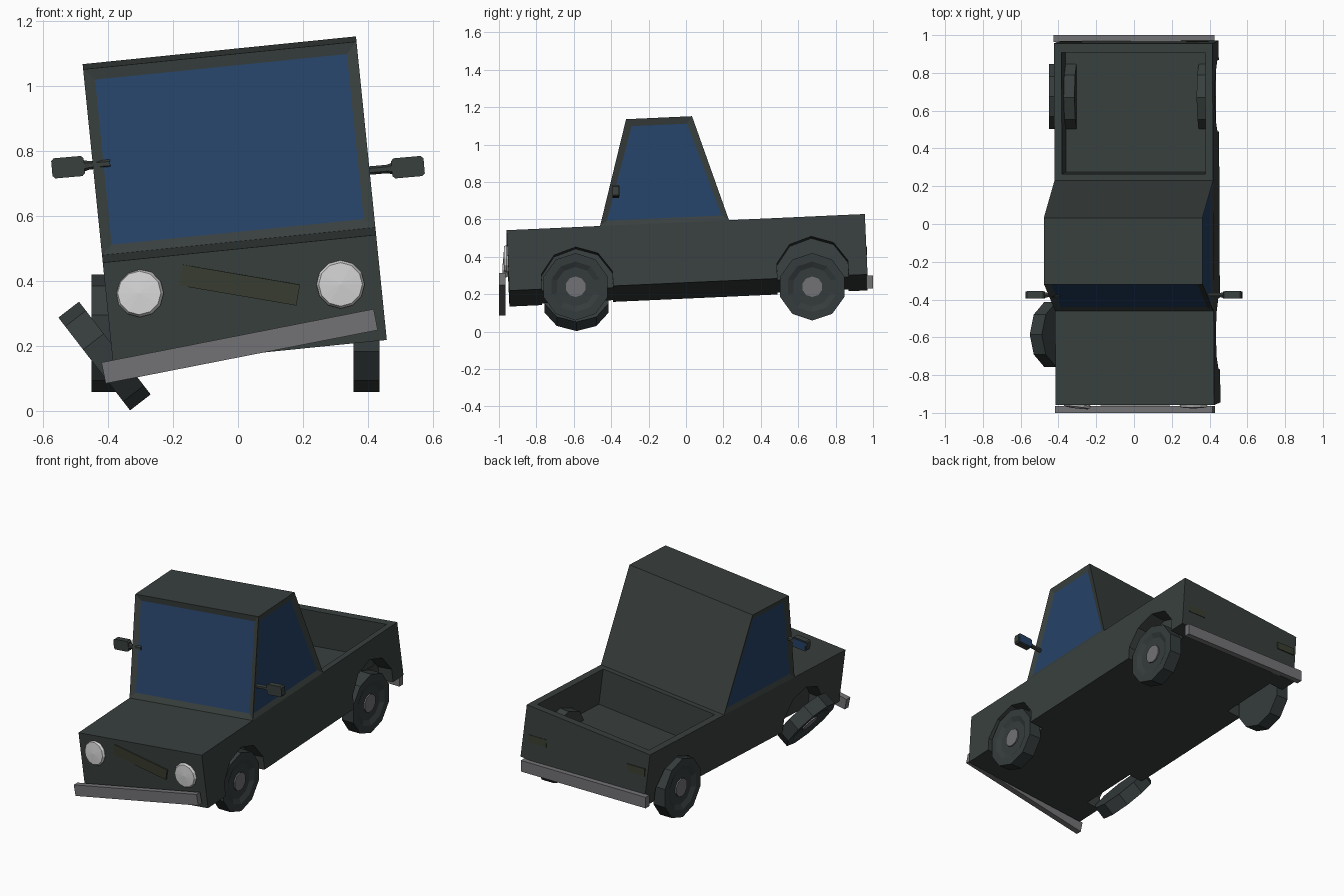
import bpy, bmesh, math
from mathutils import Matrix, Vector

if "Cube" in bpy.data.objects:
    bpy.data.objects.remove(bpy.data.objects["Cube"])

R = lambda deg, axis: Matrix.Rotation(math.radians(deg), 4, axis)
T = lambda *p: Matrix.Translation(p)


def material(name, rgb):
    m = bpy.data.materials.new(name)
    m.diffuse_color = (*rgb, 1)
    m.use_nodes = True
    m.node_tree.nodes["Principled BSDF"].inputs["Base Color"].default_value = m.diffuse_color
    return m


PAINT = material("dark_paint", (0.040, 0.051, 0.048))
RUBBER = material("dark_rubber", (0.036, 0.045, 0.045))
GLASS = material("blue_glass", (0.019, 0.054, 0.135))
METAL = material("grey_metal", (0.17, 0.17, 0.18))
LAMP = material("white_lamp", (0.65, 0.65, 0.65))
OLIVE = material("olive_panel", (0.042, 0.047, 0.030))

# The whole body leans sideways and sits nose-down
LEAN = T(0, 0, 0.543) @ R(-5.8, 'Y') @ R(2.6, 'X')
W = 0.422


def finish(name, bm, mats, matrix=Matrix()):
    bmesh.ops.recalc_face_normals(bm, faces=bm.faces)
    me = bpy.data.meshes.new(name)
    bm.to_mesh(me)
    bm.free()
    for m in mats:
        me.materials.append(m)
    ob = bpy.data.objects.new(name, me)
    ob.matrix_world = matrix
    bpy.context.collection.objects.link(ob)
    return ob


def box(name, lo, hi, mat, matrix=Matrix()):
    bm = bmesh.new()
    lo, hi = Vector(lo), Vector(hi)
    size = hi - lo
    bmesh.ops.create_cube(bm, size=1, matrix=T(*((lo + hi) / 2)) @ Matrix.Diagonal((*size, 1)))
    return finish(name, bm, [mat], matrix)


def centred_box(name, size, mat, matrix):
    h = Vector(size) / 2
    return box(name, -h, h, mat, matrix)


def lathe(name, profile, n, mats, matrix, rule=None):
    """Revolve (x, radius) points about the x axis, one corner pointing up."""
    bm = bmesh.new()
    rings = []
    for x, r in profile:
        if r == 0:
            rings.append([bm.verts.new((x, 0, 0))] * n)
        else:
            rings.append([bm.verts.new((x, r * math.sin(2 * math.pi * i / n),
                                        r * math.cos(2 * math.pi * i / n))) for i in range(n)])
    for a, b in zip(rings, rings[1:]):
        for i in range(n):
            j = (i + 1) % n
            f = bm.faces.new(list(dict.fromkeys((a[i], a[j], b[j], b[i]))))
            if rule and rule(f.calc_center_median()):
                f.material_index = 1
    return finish(name, bm, mats, matrix)


# Lower body with open bed and wheel arches cut out
body = box("lower_body", (-W, -0.96, -0.325), (W, 0.957, 0), PAINT)
cutters = [box("bed_cutter", (-0.382, 0.265, -0.22), (0.382, 0.91, 0.1), PAINT)]
ARCH_Z, ARCH_R = -0.307, 0.2
arches = [(s, y) for s in (-1, 1) for y in (-0.595, 0.665)]
for s, y in arches:
    cutters.append(lathe("arch_cutter", [(0.33, 0), (0.33, ARCH_R), (0.5, ARCH_R), (0.5, 0)], 10,
                         [PAINT], T(0, y, ARCH_Z) @ R(0 if s > 0 else 180, 'Z')))
bpy.context.view_layer.objects.active = body
for c in cutters:
    c.hide_render = True
    mod = body.modifiers.new("cut", 'BOOLEAN')
    mod.operation, mod.solver, mod.object = 'DIFFERENCE', 'EXACT', c
    bpy.ops.object.modifier_apply(modifier=mod.name)
for c in cutters:
    bpy.data.objects.remove(c)
body.matrix_world = LEAN

# Wheel wells, trimmed at the body's underside
for s, y in arches:
    well = lathe("wheel_well", [(0.325, 0), (0.325, ARCH_R - 0.001), (0.418, ARCH_R - 0.001)], 10,
                 [PAINT], LEAN @ T(0, y, ARCH_Z) @ R(0 if s > 0 else 180, 'Z'))
    bm = bmesh.new()
    bm.from_mesh(well.data)
    bmesh.ops.bisect_plane(bm, geom=bm.verts[:] + bm.edges[:] + bm.faces[:],
                           plane_co=(0, 0, -0.325 - ARCH_Z), plane_no=(0, 0, 1), clear_inner=True)
    bm.to_mesh(well.data)
    bm.free()

# Cab: extruded profile with recessed windscreen and side windows
bm = bmesh.new()
profile = [(-0.46, 0), (-0.295, 0.567), (0.058, 0.567), (0.23, 0)]
face = bm.faces.new([bm.verts.new((-W, y, z)) for y, z in profile])
ext = bmesh.ops.extrude_face_region(bm, geom=[face])
bmesh.ops.translate(bm, vec=(2 * W, 0, 0), verts=[v for v in ext["geom"] if isinstance(v, bmesh.types.BMVert)])
bmesh.ops.recalc_face_normals(bm, faces=bm.faces)
bm.normal_update()
windows = [f for f in bm.faces if abs(f.normal.x) > 0.9 or f.normal.y < -0.8]
bmesh.ops.inset_individual(bm, faces=windows, thickness=0.047, depth=-0.012)
for f in windows:
    f.material_index = 1
finish("cab", bm, [PAINT, GLASS], LEAN)

# Wheels; the front left one has come loose and leans over
wheel = [(-0.04, 0), (-0.04, 0.18), (0.04, 0.18), (0.04, 0.135), (0.026, 0.105),
         (0.026, 0.055), (0.034, 0.055), (0.034, 0)]
is_hub = lambda c: c.x > 0 and math.hypot(c.y, c.z) < 0.056
places = {
    "front_right_wheel": T(0.395, -0.59, 0.24),
    "rear_right_wheel": T(0.395, 0.675, 0.24),
    "rear_left_wheel": T(-0.41, 0.675, 0.24) @ R(180, 'Z'),
    "front_left_wheel": T(-0.41, -0.585, 0.17) @ R(-37.7, 'Y') @ R(180, 'Z'),
}
for name, m in places.items():
    lathe(name, wheel, 10, [RUBBER, METAL], m, is_hub)

# Bumpers, the front one hanging crooked
centred_box("front_bumper", (0.852, 0.036, 0.066), METAL, T(0.005, -0.982, 0.20) @ R(-11.1, 'Y'))
centred_box("rear_bumper", (0.85, 0.036, 0.068), METAL, T(0, 0.982, 0.265))

# Headlights
lens = [(0, 0), (0, 0.066), (0.014, 0.074), (0.027, 0.067), (0.032, 0)]
lathe("left_headlight", lens, 12, [LAMP], T(-0.30, -0.945, 0.362) @ R(-97, 'Z') @ R(-4, 'Y'))
lathe("right_headlight", lens, 12, [LAMP], T(0.315, -0.945, 0.39) @ R(-90, 'Z'))

# Crooked grille panel and tail lights
centred_box("grille_panel", (0.365, 0.009, 0.065), OLIVE, T(0.005, -0.956, 0.388) @ R(9.7, 'Y') @ R(2.6, 'X'))
for s, name in ((-1, "left_tail_light"), (1, "right_tail_light")):
    centred_box(name, (0.12, 0.009, 0.045), OLIVE, T(0.335 * s, 0.963, 0.43) @ R(2.6, 'X'))

# Door mirrors: tapered arm, bevelled housing, glass facing backwards
for s, side in ((-1, "left"), (1, "right")):
    m = T(0.522 * s, -0.376, 0.75) @ R(-5, 'Y')
    bm = bmesh.new()
    bmesh.ops.create_cube(bm, size=1, matrix=Matrix.Diagonal((0.1, 0.036, 0.062, 1)))
    bmesh.ops.bevel(bm, geom=[e for e in bm.edges if abs(e.verts[0].co.y - e.verts[1].co.y) > 0.01],
                    offset=0.008, segments=1, affect='EDGES')
    finish(side + "_mirror_housing", bm, [PAINT], m)
    centred_box(side + "_mirror_glass", (0.084, 0.004, 0.048), GLASS, m @ T(0, 0.019, 0))
    lathe(side + "_mirror_arm", [(0.04, 0), (0.04, 0.02), (0.065, 0.013), (0.13, 0.013), (0.13, 0)], 6,
          [PAINT], m @ R(180 if s > 0 else 0, 'Z'))
